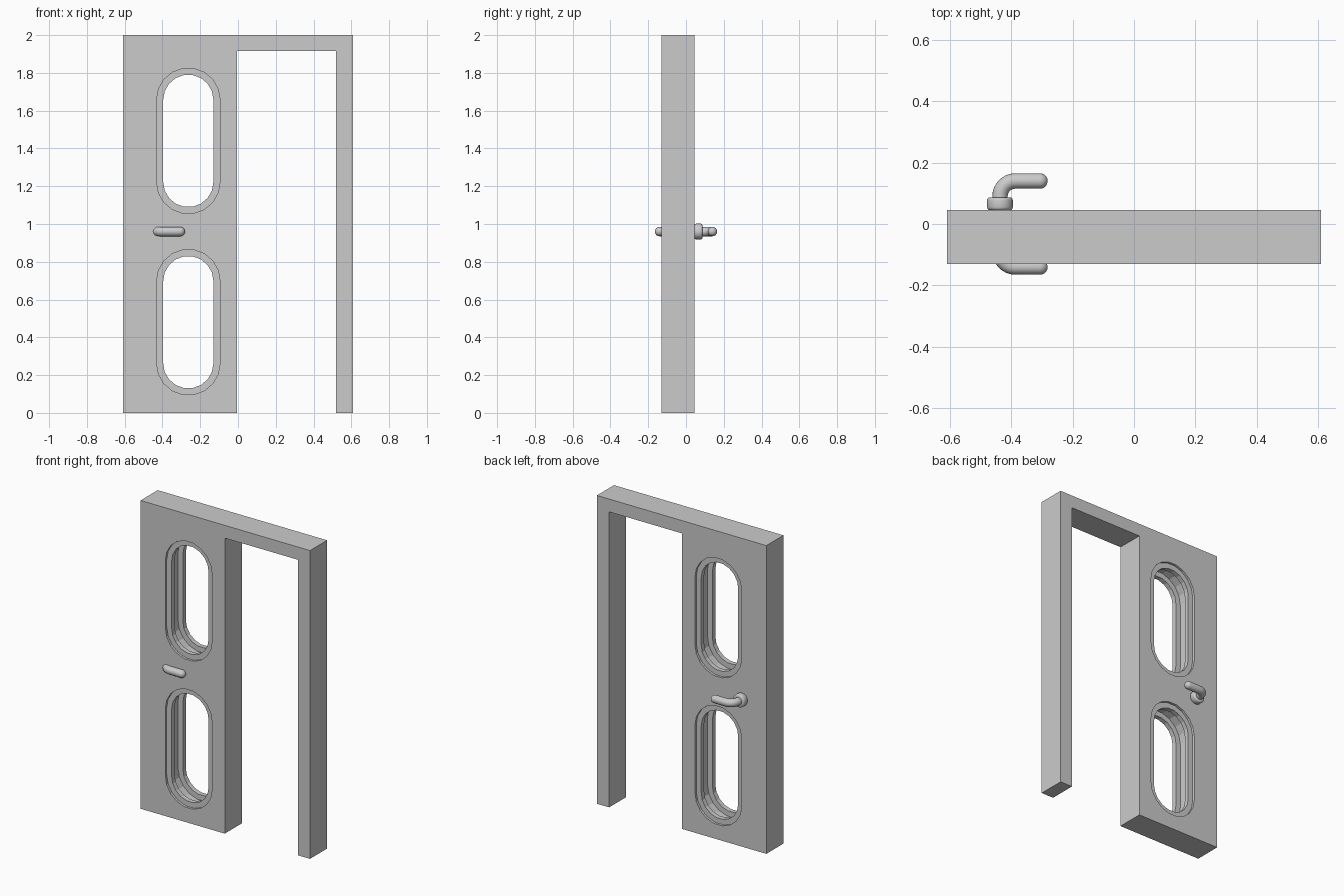
import bpy
from math import sin, cos, pi, radians

if "Cube" in bpy.data.objects:
    bpy.data.objects.remove(bpy.data.objects["Cube"], do_unlink=True)

GREY = (0.6, 0.6, 0.6, 1)
grey = bpy.data.materials.new("plain_grey")
grey.diffuse_color = GREY
grey.use_nodes = True
grey.node_tree.nodes["Principled BSDF"].inputs["Base Color"].default_value = GREY


def select_only(obj):
    bpy.ops.object.select_all(action='DESELECT')
    obj.select_set(True)
    bpy.context.view_layer.objects.active = obj


def make_mesh(curve, name):
    obj = bpy.data.objects.new(name, curve)
    bpy.context.collection.objects.link(obj)
    select_only(obj)
    bpy.ops.object.convert(target='MESH')
    obj = bpy.context.view_layer.objects.active
    obj.data.materials.clear()
    obj.data.materials.append(grey)
    return obj


def slab(name, outlines, y0, y1):
    """Upright plate between two depths; inner outlines become holes."""
    curve = bpy.data.curves.new(name, 'CURVE')
    curve.dimensions = '2D'
    curve.fill_mode = 'BOTH'
    curve.extrude = (y1 - y0) / 2
    for outline in outlines:
        s = curve.splines.new('POLY')
        s.points.add(len(outline) - 1)
        for p, (x, z) in zip(s.points, outline):
            p.co = (x, z, 0, 1)
        s.use_cyclic_u = True
    obj = make_mesh(curve, name)
    obj.rotation_euler.x = pi / 2
    obj.location.y = (y0 + y1) / 2
    for poly in obj.data.polygons:
        poly.use_smooth = False
    return obj


def stadium(cx, cz, radius, straight, n=9):
    """Upright slot outline: two half circles joined by straight sides."""
    pts = []
    for start, z in ((0, cz + straight / 2), (pi, cz - straight / 2)):
        for i in range(n + 1):
            a = start + pi * i / n
            pts.append((cx + radius * cos(a), z + radius * sin(a)))
    return pts


FRONT, BACK = -0.13, 0.045
WIN_X, OUTER_R, INNER_R, STRAIGHT = -0.263, 0.168, 0.133, 0.435
windows = {"upper": 1.44, "lower": 0.48}

# Door leaf and frame in one wall piece
wall = [(-0.608, 0), (-0.004, 0), (-0.004, 1.917), (0.52, 1.917),
        (0.52, 0), (0.608, 0), (0.608, 2), (-0.608, 2)]
holes = [stadium(WIN_X, z, OUTER_R, STRAIGHT) for z in windows.values()]
slab("door_and_frame", [wall] + holes, FRONT, BACK)

# Recessed window rims on both faces
for level, z in windows.items():
    rim = [stadium(WIN_X, z, r, STRAIGHT) for r in (OUTER_R, INNER_R)]
    slab(level + "_front_rim", rim, FRONT + 0.015, FRONT + 0.045)
    slab(level + "_back_rim", rim, BACK - 0.045, BACK - 0.015)

# Handles: a rounded rose and a bent lever with a domed tip
HX, HZ, R, BEND = -0.436, 0.96, 0.025, 0.05
for side, label in ((1, "back"), (-1, "front")):
    bpy.ops.mesh.primitive_cylinder_add(vertices=32, radius=0.042, depth=0.042,
                                        location=(HX, side * 0.066, HZ),
                                        rotation=(pi / 2, 0, 0))
    rose = bpy.context.object
    rose.name = label + "_handle_rose"
    rose.data.materials.append(grey)
    bevel = rose.modifiers.new("rounded_edge", 'BEVEL')
    bevel.width, bevel.segments = 0.01, 3
    bpy.ops.object.modifier_apply(modifier=bevel.name)
    bpy.ops.object.shade_smooth_by_angle(angle=radians(40))

    path = [(HX, 0.07, 1)]
    for i in range(9):
        a = pi / 2 * i / 8
        path.append((HX + BEND * (1 - cos(a)), 0.09 + BEND * sin(a), 1))
    for i in range(7):
        a = pi / 2 * i / 6
        path.append((-0.306 + R * sin(a), 0.14, max(cos(a), 0.01)))

    curve = bpy.data.curves.new(label + "_lever", 'CURVE')
    curve.dimensions = '3D'
    curve.bevel_depth = R
    curve.bevel_resolution = 6
    curve.use_fill_caps = True
    s = curve.splines.new('POLY')
    s.points.add(len(path) - 1)
    for p, (x, y, r) in zip(s.points, path):
        p.co = (x, side * y, HZ, 1)
        p.radius = r
    make_mesh(curve, label + "_handle_lever")
    bpy.ops.object.shade_smooth_by_angle(angle=radians(40))
